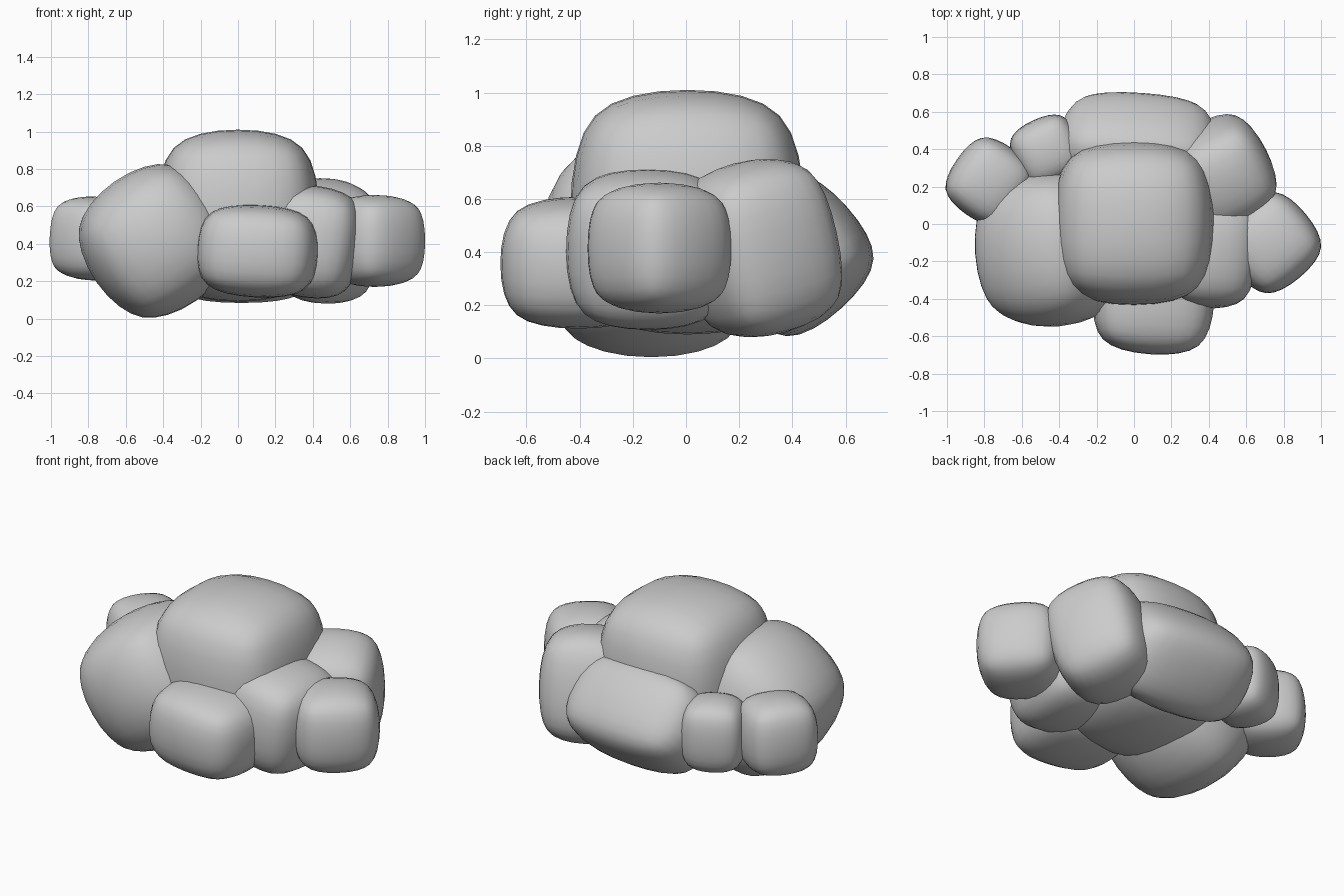
import bpy
from math import radians

if "Cube" in bpy.data.objects:
    bpy.data.objects.remove(bpy.data.objects["Cube"])


def puff(name, loc, half, rot=(0, 0, 0), roundness=0.35):
    """Soft rounded block: a smoothed 2x2x2 cube pulled towards a sphere."""
    bpy.ops.mesh.primitive_cube_add(size=2, location=loc,
                                    rotation=[radians(a) for a in rot])
    ob = bpy.context.object
    ob.name = name
    ob.scale = half
    split = ob.modifiers.new("split", 'SUBSURF')
    split.subdivision_type = 'SIMPLE'
    split.levels = split.render_levels = 1
    soft = ob.modifiers.new("soften", 'SUBSURF')
    soft.levels = soft.render_levels = 2
    cast = ob.modifiers.new("round", 'CAST')
    cast.cast_type = 'SPHERE'
    cast.use_radius_as_size = False
    cast.size = 1
    cast.factor = roundness
    bpy.ops.object.shade_smooth()
    return ob


# Tall central puff
puff("cloud_center", (0, 0.005, 0.55), (0.435, 0.44, 0.46))

# Large tilted puff on the left
puff("cloud_left_large", (-0.44, -0.13, 0.415), (0.387, 0.42, 0.387), (0, -35, 4), 0.6)

# Front and back puffs
puff("cloud_front", (0.105, -0.4, 0.36), (0.325, 0.297, 0.247), (0, 3, -4))
puff("cloud_back", (0.02, 0.395, 0.39), (0.43, 0.275, 0.275), (42, 0, -4))

# Right side puffs
puff("cloud_right_front", (0.395, -0.14, 0.41), (0.265, 0.31, 0.3), (0, 8, -5))
puff("cloud_right_back", (0.46, 0.275, 0.415), (0.275, 0.275, 0.33), (14, 0, 27))
puff("cloud_right_tip", (0.73, -0.1, 0.415), (0.243, 0.243, 0.246), (0, 0, 40))

# Small left side puffs
puff("cloud_left_back", (-0.465, 0.39, 0.41), (0.185, 0.18, 0.215), (0, 0, 25))
puff("cloud_left_tip", (-0.775, 0.228, 0.428), (0.208, 0.215, 0.224), (0, 3, -35))
